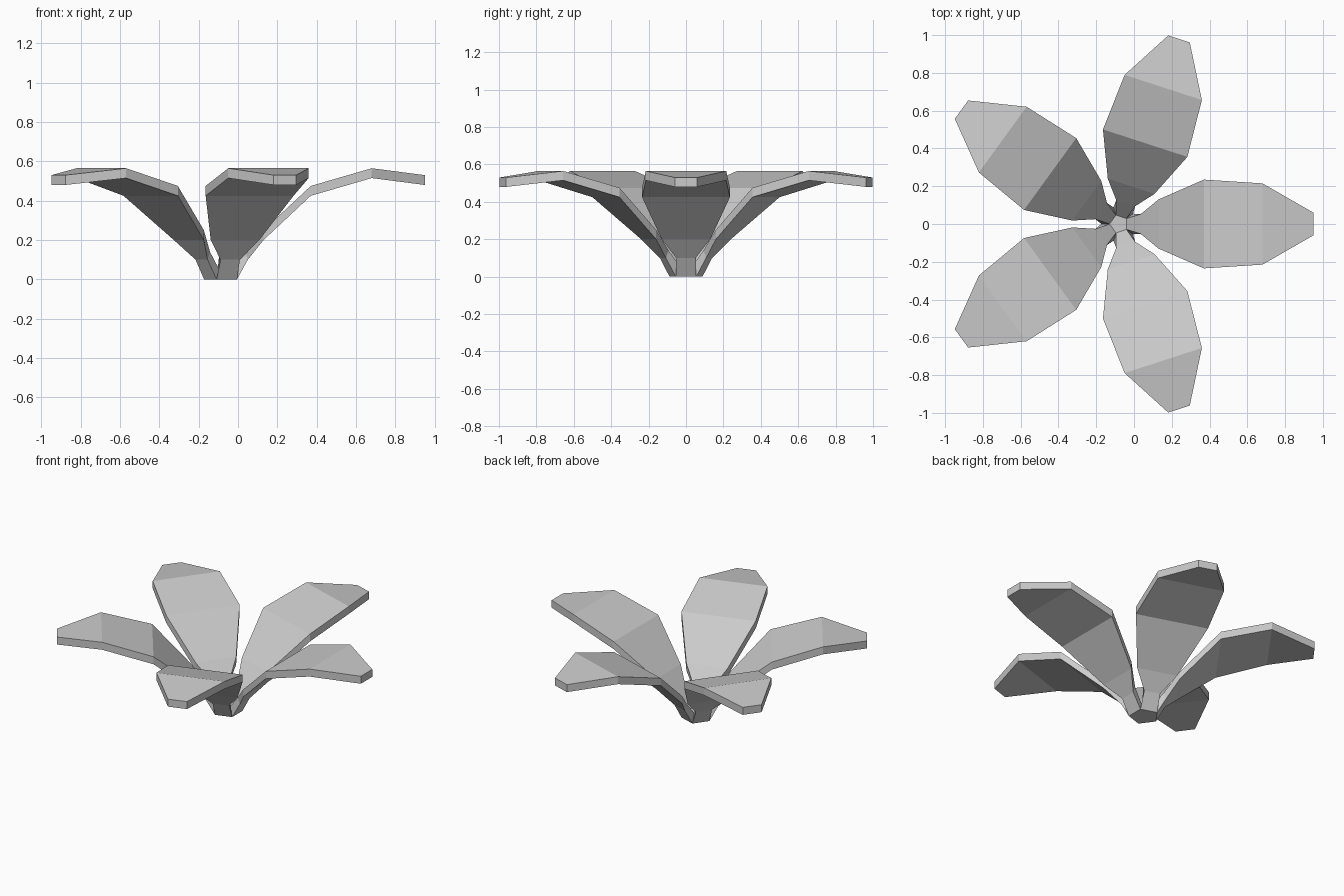
import bpy
import bmesh
import math
from mathutils import Matrix

cube = bpy.data.objects.get("Cube")
if cube:
    bpy.data.objects.remove(cube, do_unlink=True)

PETALS = 5
CENTRE_X = -0.08
SIDE = math.tan(math.pi / PETALS)  # half side of the base pentagon per unit of apothem

# Petal sections from root to tip: (radius, half width, height)
UNDERSIDE = [(0.075, 0.075 * SIDE, 0), (0.13, 0.052, 0.1), (0.21, 0.13, 0.2),
             (0.45, 0.235, 0.425), (0.76, 0.215, 0.515), (1.03, 0.06, 0.48)]
UPPERSIDE = [(0.04, 0.04 * SIDE, 0.05), (0.115, 0.052, 0.14), (0.21, 0.13, 0.25),
             (0.45, 0.235, 0.475), (0.76, 0.215, 0.565), (1.03, 0.06, 0.53)]


def make_material(name, colour):
    mat = bpy.data.materials.new(name)
    mat.use_nodes = True
    mat.diffuse_color = colour
    mat.node_tree.nodes["Principled BSDF"].inputs["Base Color"].default_value = colour
    return mat


def add_petal(bm, angle):
    """One thick petal, open at the root, where it meets its neighbours."""
    turn = Matrix.Translation((CENTRE_X, 0, 0)) @ Matrix.Rotation(angle, 4, "Z")
    rings = []
    for (r0, w0, z0), (r1, w1, z1) in zip(UNDERSIDE, UPPERSIDE):
        corners = [(r0, -w0, z0), (r0, w0, z0), (r1, w1, z1), (r1, -w1, z1)]
        rings.append([bm.verts.new(turn @ Matrix.Translation(c).translation) for c in corners])
    for a, b in zip(rings, rings[1:]):
        for i in range(4):
            j = (i + 1) % 4
            bm.faces.new((a[i], a[j], b[j], b[i]))
    bm.faces.new(rings[-1])
    return rings[0]


bm = bmesh.new()
roots = [add_petal(bm, math.tau * k / PETALS) for k in range(PETALS)]

# Pentagon base and inner floor, welded to the petal roots
for corner in (1, 2):
    bm.faces.new([bm.verts.new(root[corner].co) for root in roots])
bmesh.ops.remove_doubles(bm, verts=bm.verts[:], dist=0.0005)
bmesh.ops.recalc_face_normals(bm, faces=bm.faces[:])

mesh = bpy.data.meshes.new("flower_petals")
bm.to_mesh(mesh)
bm.free()
mesh.materials.append(make_material("light grey", (0.6, 0.6, 0.6, 1)))
flower = bpy.data.objects.new("flower_petals", mesh)
bpy.context.collection.objects.link(flower)
